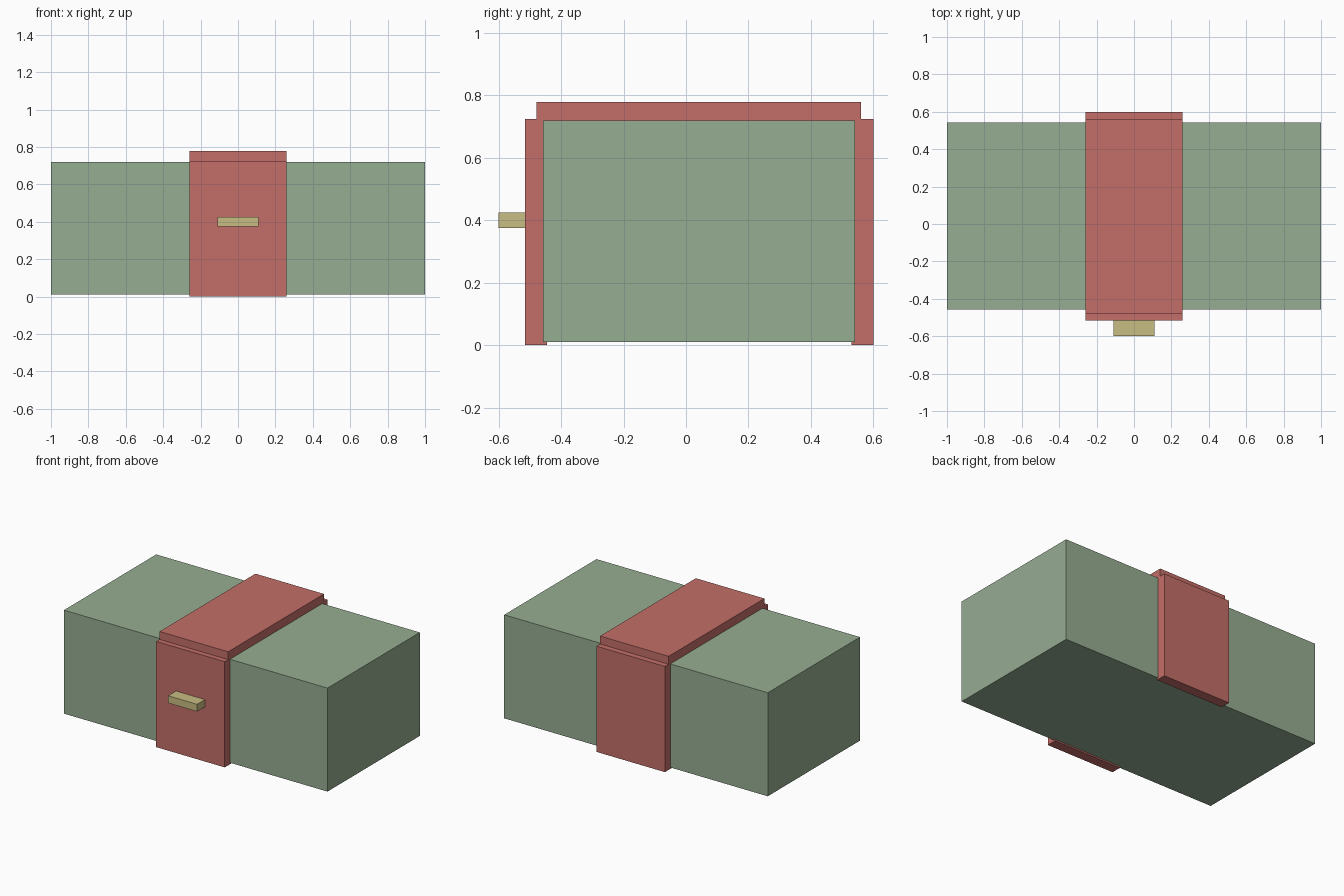
import bpy
import bmesh

if "Cube" in bpy.data.objects:
    bpy.data.objects.remove(bpy.data.objects["Cube"])


def material(name, rgb):
    m = bpy.data.materials.new(name)
    m.diffuse_color = (*rgb, 1.0)
    m.use_nodes = True
    m.node_tree.nodes["Principled BSDF"].inputs["Base Color"].default_value = m.diffuse_color
    return m


def box(name, lo, hi, mat):
    """Axis-aligned box between two opposite corners."""
    bm = bmesh.new()
    bmesh.ops.create_cube(bm, size=1.0)
    for v in bm.verts:
        v.co = [(a + b) / 2 + c * (b - a) for a, b, c in zip(lo, hi, v.co)]
    mesh = bpy.data.meshes.new(name)
    bm.to_mesh(mesh)
    bm.free()
    mesh.materials.append(mat)
    obj = bpy.data.objects.new(name, mesh)
    bpy.context.collection.objects.link(obj)
    return obj


green = material("sage_green", (0.305, 0.418, 0.287))
red = material("brick_red", (0.552, 0.156, 0.138))
brass = material("pale_brass", (0.578, 0.509, 0.227))

STRAP = 0.26  # half width of the band

# Main body, slightly raised off the ground
box("body", (-1, -0.458, 0.01), (1, 0.542, 0.72), green)

# Band over the front, back and top
for name, y0, y1 in (("front_band", -0.515, -0.445), ("back_band", 0.53, 0.6)):
    box(name, (-STRAP, y0, 0), (STRAP, y1, 0.725), red)
box("top_band", (-STRAP, -0.478, 0.709), (STRAP, 0.56, 0.779), red)

# Latch sticking out of the front band
box("latch", (-0.11, -0.6, 0.375), (0.11, -0.51, 0.425), brass)
